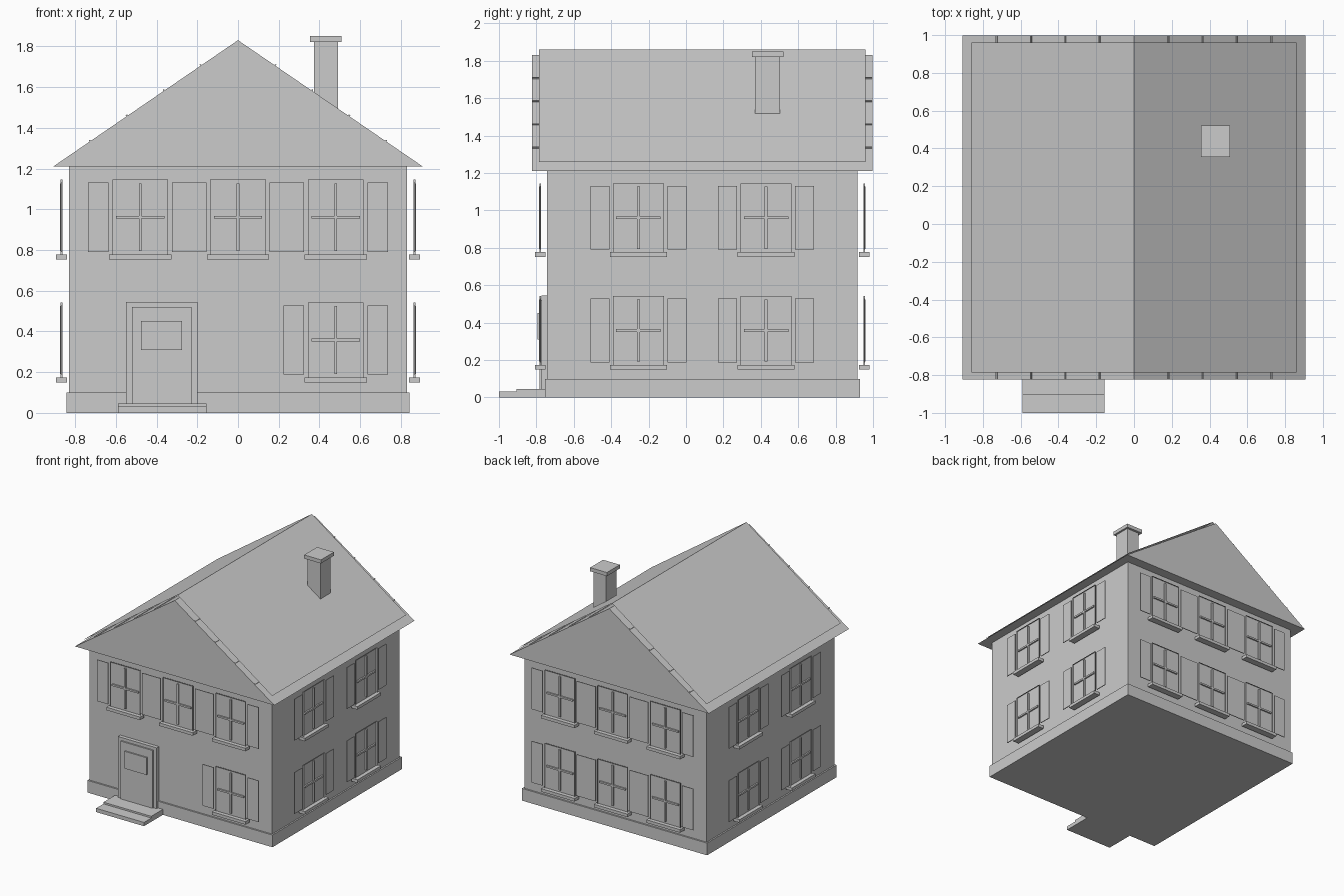
import bpy, bmesh, math
from mathutils import Matrix, Vector

cube = bpy.data.objects.get("Cube")
if cube:
    bpy.data.objects.remove(cube, do_unlink=True)

grey = bpy.data.materials.new("plain grey")
grey.use_nodes = True
colour = (0.6, 0.6, 0.6, 1)
grey.diffuse_color = colour
grey.node_tree.nodes["Principled BSDF"].inputs["Base Color"].default_value = colour

MID_Y = 0.087
HALF_X, HALF_Y = 0.83, 0.829


def add_box(bm, x, y, z):
    """Box between the given (low, high) ranges."""
    size = [b - a for a, b in (x, y, z)]
    mid = [(a + b) / 2 for a, b in (x, y, z)]
    bmesh.ops.create_cube(bm, size=1, matrix=Matrix.Translation(mid) @ Matrix.Diagonal(size + [1]))


def to_mesh(name, bm):
    mesh = bpy.data.meshes.new(name)
    bm.to_mesh(mesh)
    bm.free()
    mesh.materials.append(grey)
    return mesh


def place(name, mesh, matrix=None):
    ob = bpy.data.objects.new(name, mesh)
    bpy.context.collection.objects.link(ob)
    if matrix:
        ob.matrix_world = matrix
    return ob


def box(name, x, y, z):
    bm = bmesh.new()
    add_box(bm, x, y, z)
    return place(name, to_mesh(name, bm))


def extrude_profile(name, points, y0, y1, closed=True):
    """Sweep an x-z profile along y; an open profile gives a thin sheet."""
    bm = bmesh.new()
    front = [bm.verts.new((x, y0, z)) for x, z in points]
    back = [bm.verts.new((x, y1, z)) for x, z in points]
    n = len(points)
    for i in range(n if closed else n - 1):
        j = (i + 1) % n
        bm.faces.new((front[i], front[j], back[j], back[i]))
    if closed:
        bm.faces.new(front)
        bm.faces.new(back)
        bmesh.ops.recalc_face_normals(bm, faces=bm.faces)
    else:
        for f in bm.faces:
            f.normal_update()
            if f.normal.z < 0:
                f.normal_flip()
    return place(name, to_mesh(name, bm))


# Body
box("foundation", (-0.842, 0.842), (-0.755, 0.929), (0, 0.1))
box("walls", (-HALF_X, HALF_X), (MID_Y - HALF_Y, MID_Y + HALF_Y), (0.1, 1.21))

# Roof prism with a thin covering sheet over it
EAVE, RIDGE, SPAN = 1.21, 1.83, 0.907
extrude_profile("roof", [(-SPAN, EAVE), (SPAN, EAVE), (0, RIDGE)], -0.823, 0.998)
extrude_profile("roof_covering", [(-0.86, 1.26), (0, 1.86), (0.86, 1.26)],
                -0.785, 0.961, closed=False)

# Battens along both slopes
bm = bmesh.new()
pitch = math.atan2(RIDGE - EAVE, SPAN)
for side in (-1, 1):
    for i in range(1, 5):
        t = i / 5
        spot = Vector((side * SPAN * t, MID_Y, RIDGE - (RIDGE - EAVE) * t))
        bmesh.ops.create_cube(bm, size=1, matrix=Matrix.Translation(spot)
                              @ Matrix.Rotation(side * pitch, 4, 'Y')
                              @ Matrix.Diagonal((0.008, 1.82, 0.014, 1)))
place("roof_battens", to_mesh("roof_battens", bm))

# Chimney
box("chimney", (0.374, 0.491), (0.37, 0.503), (1.4, 1.82))
box("chimney_cap", (0.354, 0.507), (0.354, 0.522), (1.82, 1.85))

# Door and steps
box("door_frame", (-0.55, -0.2), (-0.772, -0.74), (0.04, 0.545))
box("door", (-0.52, -0.229), (-0.784, -0.77), (0.04, 0.52))
box("door_panel", (-0.477, -0.275), (-0.795, -0.783), (0.31, 0.452))
box("upper_step", (-0.59, -0.155), (-0.905, -0.74), (0, 0.045))
box("lower_step", (-0.59, -0.155), (-1, -0.9), (0, 0.031))

# Window casing with recessed pane; local -y points out of the wall
bm = bmesh.new()
ring = [(-0.137, -0.184), (0.137, -0.184), (0.137, 0.184), (-0.137, 0.184)]
pane = bm.faces.new([bm.verts.new((x, -0.042, z)) for x, z in ring])
bmesh.ops.inset_region(bm, faces=[pane], thickness=0.018, use_even_offset=True)
pane = bmesh.ops.extrude_discrete_faces(bm, faces=[pane])["faces"][0]
bmesh.ops.translate(bm, verts=pane.verts, vec=(0, 0.01, 0))
casing = to_mesh("window_casing", bm)

# Glazing bars
bm = bmesh.new()
add_box(bm, (-0.007, 0.007), (-0.044, -0.032), (-0.166, 0.166))
add_box(bm, (-0.119, 0.119), (-0.044, -0.032), (-0.007, 0.007))
bars = to_mesh("window_bars", bm)

# Sill
bm = bmesh.new()
add_box(bm, (-0.153, 0.153), (-0.064, -0.01), (-0.209, -0.184))
sill = to_mesh("window_sill", bm)

# Pair of shutters
bm = bmesh.new()
for s in (-1, 1):
    add_box(bm, sorted((s * 0.155, s * 0.256)), (-0.041, -0.035), (-0.17, 0.17))
shutters = to_mesh("window_shutters", bm)

# Windows on all four walls
UPPER, LOWER = 0.961, 0.358
columns = (-0.48, 0, 0.48)
sides = (-0.341, 0.341)
walls = {
    "front": (0, HALF_Y, [(u, UPPER) for u in columns] + [(0.48, LOWER)]),
    "left": (90, HALF_X, [(u, v) for u in sides for v in (UPPER, LOWER)]),
    "back": (180, HALF_Y, [(u, v) for u in columns for v in (UPPER, LOWER)]),
    "right": (-90, HALF_X, [(u, v) for u in sides for v in (UPPER, LOWER)]),
}
parts = {"casing": casing, "bars": bars, "sill": sill, "shutters": shutters}
for wall, (angle, out, spots) in walls.items():
    turn = Matrix.Translation((0, MID_Y, 0)) @ Matrix.Rotation(math.radians(angle), 4, 'Z')
    for i, (u, v) in enumerate(spots, 1):
        for part, mesh in parts.items():
            place(f"{wall}_window_{i}_{part}", mesh, turn @ Matrix.Translation((u, -out, v)))
